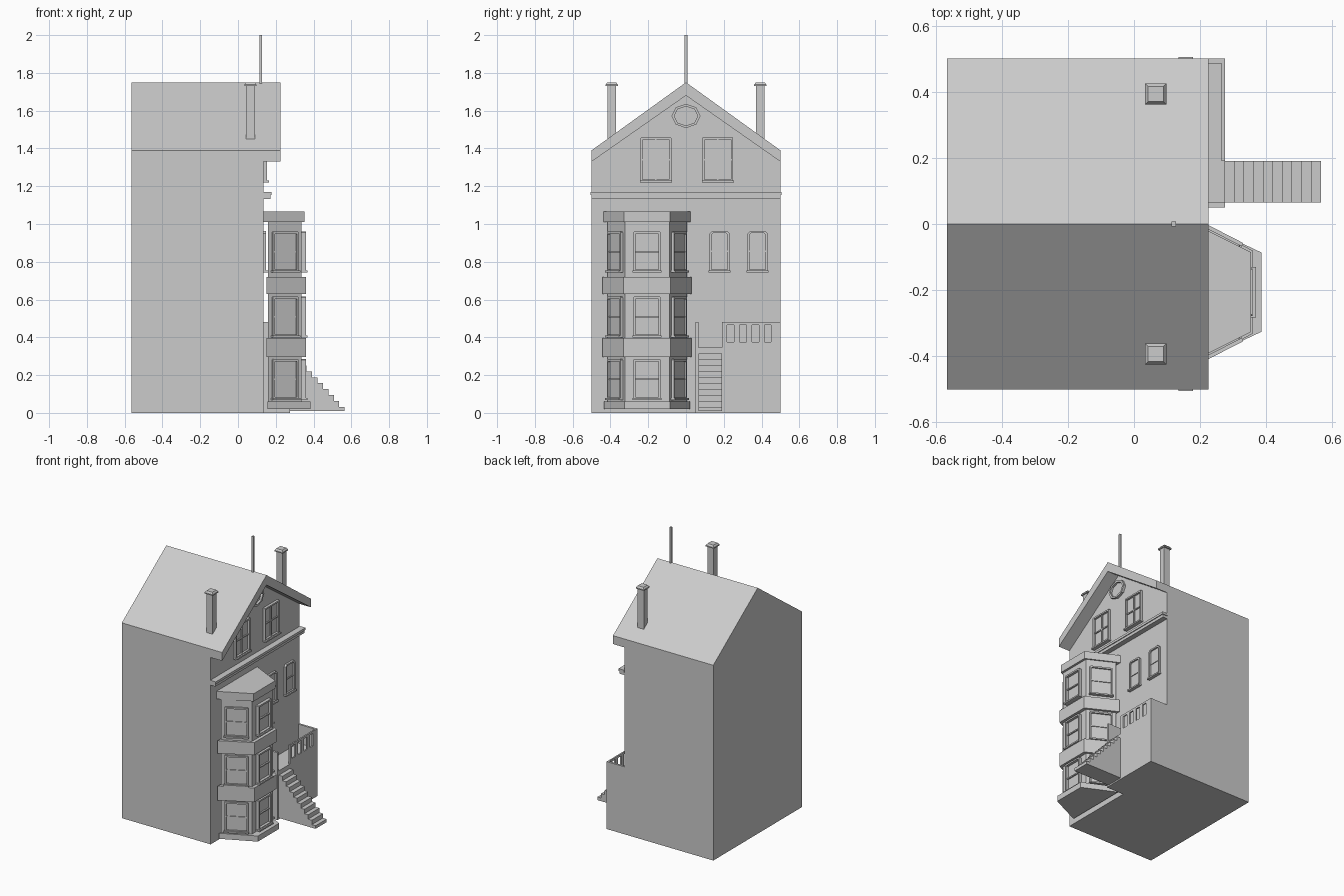
import bpy, bmesh, math
from mathutils import Matrix, Vector

if "Cube" in bpy.data.objects:
    bpy.data.objects.remove(bpy.data.objects["Cube"])

grey = bpy.data.materials.new("stone_grey")
grey.diffuse_color = (0.6, 0.6, 0.6, 1)
grey.use_nodes = True
grey.node_tree.nodes["Principled BSDF"].inputs["Base Color"].default_value = grey.diffuse_color


def finish(name, bm, matrix=None):
    bmesh.ops.recalc_face_normals(bm, faces=bm.faces)
    me = bpy.data.meshes.new(name)
    bm.to_mesh(me)
    bm.free()
    me.materials.append(grey)
    ob = bpy.data.objects.new(name, me)
    if matrix:
        ob.matrix_world = matrix
    bpy.context.collection.objects.link(ob)
    return ob


def add_box(bm, x0, x1, y0, y1, z0, z1):
    m = Matrix.Translation(((x0 + x1) / 2, (y0 + y1) / 2, (z0 + z1) / 2)) @ \
        Matrix.Diagonal((x1 - x0, y1 - y0, z1 - z0, 1))
    bmesh.ops.create_cube(bm, size=1, matrix=m)


def boxes(name, *dims):
    bm = bmesh.new()
    for d in dims:
        add_box(bm, *d)
    return finish(name, bm)


def add_prism(bm, pts, offset):
    """Extrude a closed outline of 3D points along an offset."""
    f = bm.faces.new([bm.verts.new(p) for p in pts])
    r = bmesh.ops.extrude_face_region(bm, geom=[f], use_keep_orig=True)
    vs = [g for g in r["geom"] if isinstance(g, bmesh.types.BMVert)]
    bmesh.ops.translate(bm, vec=Vector(offset), verts=vs)


def prism(name, pts, offset):
    bm = bmesh.new()
    add_prism(bm, pts, offset)
    return finish(name, bm)


def add_ring(bm, outer, inner, x0, x1):
    """Frame between two matching (y, z) outlines, from depth x0 to x1."""
    loops = [[bm.verts.new((x, *p)) for p in o]
             for x, o in ((x0, outer), (x1, outer), (x1, inner), (x0, inner))]
    n = len(outer)
    for a in range(4):
        A, B = loops[a], loops[(a + 1) % 4]
        for i in range(n):
            j = (i + 1) % n
            bm.faces.new((A[i], A[j], B[j], B[i]))


def outline(w, h, c):
    """Rectangle with chamfered upper corners, standing on z = -h/2."""
    a, b = w / 2, h / 2
    return [(-a, -b), (a, -b), (a, b - c), (a - c, b), (c - a, b), (-a, b - c)]


def window(name, loc, w, h, angle=0, depth=0.018, chamfer=0.004, cross=False):
    bm = bmesh.new()
    t = 0.011
    add_ring(bm, outline(w, h, chamfer), outline(w - 2 * t, h - 2 * t, chamfer * 0.7), -0.002, depth)
    add_box(bm, -0.002, 0.003, t - w / 2, w / 2 - t, t - h / 2, h / 2 - t)   # pane
    add_box(bm, 0, depth * 0.6, t - w / 2, w / 2 - t, -0.004, 0.004)         # middle rail
    if cross:
        add_box(bm, 0, depth * 0.6, -0.004, 0.004, t - h / 2, h / 2 - t)
    add_box(bm, 0, depth + 0.01, -w / 2 - 0.004, w / 2 + 0.004, -h / 2 - 0.004, -h / 2 + 0.006)  # sill
    return finish(name, bm, Matrix.Translation(loc) @ Matrix.Rotation(angle, 4, 'Z'))


BACK, WALL, EAVE, RIDGE = -0.565, 0.135, 1.39, 1.75

# House body with pitched roof, and the overhanging gable roof at the front
prism("house_body", [(BACK, -0.5, 0), (BACK, 0.5, 0), (BACK, 0.5, EAVE),
                     (BACK, 0, RIDGE), (BACK, -0.5, EAVE)], (WALL - BACK, 0, 0))
prism("gable_overhang", [(WALL, -0.5, 1.33), (WALL, 0, 1.68), (WALL, 0.5, 1.33), (WALL, 0.5, EAVE),
                         (WALL, 0, RIDGE), (WALL, -0.5, EAVE)], (0.09, 0, 0))

# Moulding across the facade
boxes("facade_moulding", (WALL, 0.178, -0.505, 0.505, 1.153, 1.17),
      (WALL, 0.172, -0.5, 0.5, 1.133, 1.153))

# Flagpole on the ridge
boxes("roof_pole", (0.113, 0.127, -0.007, 0.007, 1.74, 2.0))

# Chimneys with tapered caps
for s, side in ((-1, "near"), (1, "far")):
    y = s * 0.393
    boxes(side + "_chimney", (0.042, 0.09, y - 0.022, y + 0.022, 1.40, 1.735))
    bm = bmesh.new()
    add_box(bm, 0.034, 0.098, y - 0.032, y + 0.032, 1.73, 1.738)
    bmesh.ops.create_cone(bm, cap_ends=True, segments=4, radius1=0.032 * 2 ** 0.5, radius2=0.023 * 2 ** 0.5,
                          depth=0.012, matrix=Matrix.Translation((0.066, y, 1.744)) @
                          Matrix.Rotation(math.pi / 4, 4, 'Z'))
    finish(side + "_chimney_cap", bm)

# Gable windows, upper wall windows and the octagonal attic window
for i, y in enumerate((-0.159, 0.169)):
    window(f"gable_window_{i}", (WALL, y, 1.341), 0.162, 0.234, cross=True, chamfer=0.002)
for i, y in enumerate((0.178, 0.379)):
    window(f"wall_window_{i}", (WALL, y, 0.855), 0.108, 0.216, chamfer=0.014, depth=0.014)


def octagon(ry, rz):
    return [(ry * math.cos(k * math.pi / 4), rz * math.sin(k * math.pi / 4)) for k in range(8)]


bm = bmesh.new()
add_ring(bm, octagon(0.077, 0.064), octagon(0.062, 0.051), -0.002, 0.018)
add_prism(bm, [(0, *p) for p in octagon(0.063, 0.052)], (0.004, 0, 0))
finish("attic_window", bm, Matrix.Translation((WALL, 0, 1.572)))

# Three-storey bay: stacked trapezoid prisms, mirrored about its own middle
MID = -0.206


def bay(name, x0, x1, half_back, half_front, z0, z1):
    prism(name, [(x0, MID - half_back, z0), (x1, MID - half_front, z0), (x1, MID + half_front, z0),
                 (x0, MID + half_back, z0)], (0, 0, z1 - z0))


bay("bay_core", 0.158, 0.337, 0.21, 0.118, 0.05, 1.02)
bay("bay_plinth", 0.156, 0.385, 0.228, 0.12, 0.02, 0.06)
bay("bay_lower_band", 0.15, 0.36, 0.236, 0.125, 0.296, 0.397)
bay("bay_upper_band", 0.15, 0.36, 0.236, 0.125, 0.63, 0.72)
bay("bay_cornice", WALL, 0.353, 0.23, 0.121, 1.01, 1.065)

tilt = math.atan2(0.179, 0.092)
for i, z in enumerate((0.178, 0.509, 0.853)):
    window(f"bay_front_window_{i}", (0.337, MID, z), 0.144, 0.212, depth=0.022)
    for s, side in ((-1, "near"), (1, "far")):
        window(f"bay_{side}_window_{i}", (0.2475, MID + s * 0.164, z), 0.154, 0.212,
               angle=s * tilt, depth=0.014)

# Porch landing with low side walls
boxes("porch_landing", (WALL, 0.275, 0.05, 0.5, 0, 0.345))
boxes("porch_side_walls", (WALL, 0.275, 0.05, 0.065, 0.345, 0.48),
      (WALL, 0.275, 0.485, 0.5, 0.345, 0.48))

# Pierced front balustrade
rail = [(0.265, 0.275, 0.19, 0.5, 0.345, 0.376), (0.265, 0.275, 0.19, 0.5, 0.465, 0.48)]
edges = [0.19, 0.217, 0.254, 0.284, 0.319, 0.349, 0.386, 0.415, 0.45, 0.5]
rail += [(0.265, 0.275, edges[k], edges[k + 1], 0.376, 0.465) for k in range(0, 10, 2)]
boxes("porch_balustrade", *rail)

# Solid flight of ten steps, drawn as one stepped profile
STEPS, RUN, RISE = 10, 0.029, 0.0313
profile = [(0.275, 0.065, 0.01), (0.275, 0.065, 0.345 - RISE)]
for i in range(1, STEPS + 1):
    x, z = 0.275 + RUN * i, 0.345 - RISE * i
    profile += [(x, 0.065, z), (x, 0.065, z - RISE if i < STEPS else 0.01)]
prism("entrance_steps", profile, (0, 0.125, 0))
